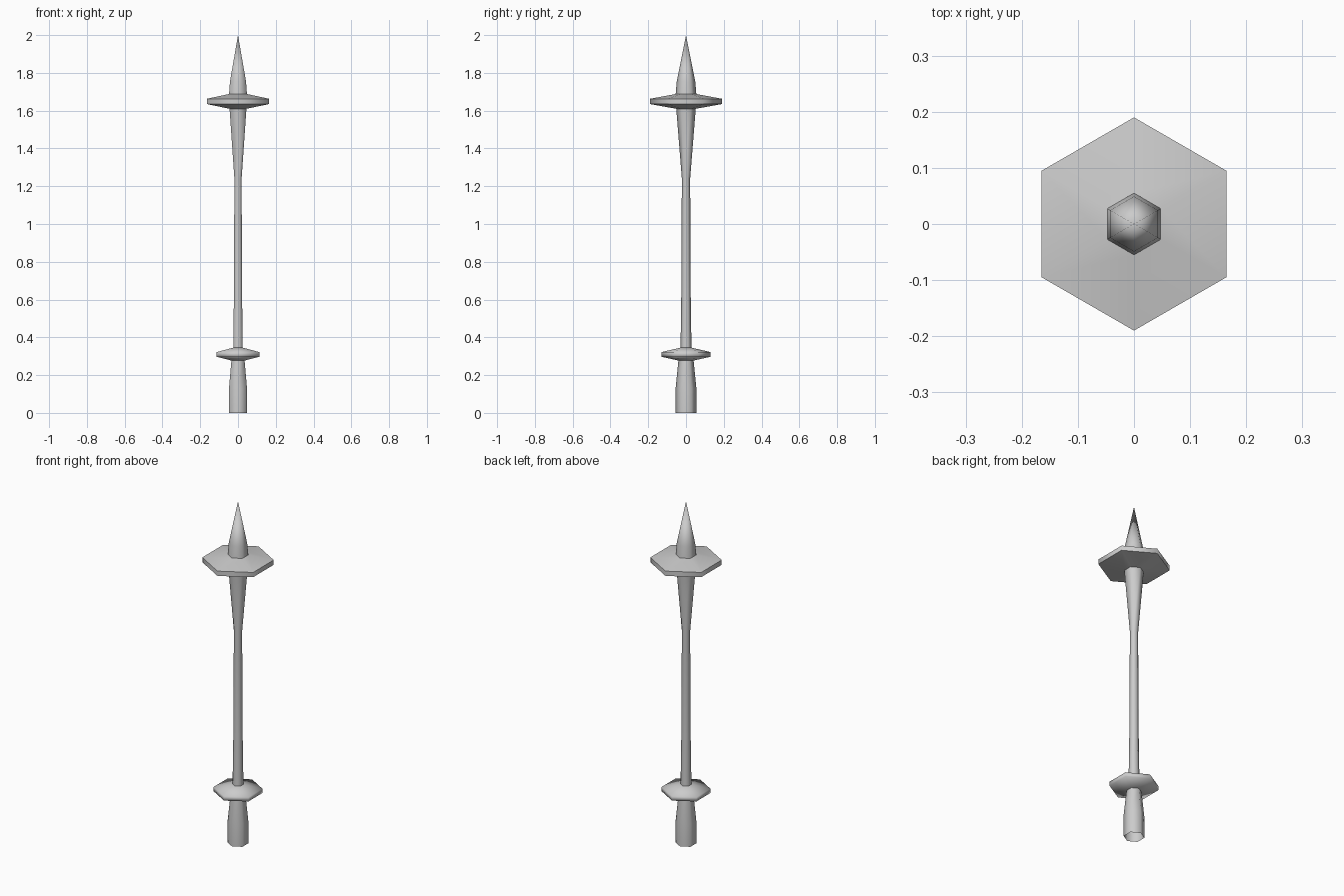
import bpy, bmesh
from math import cos, sin, pi, radians

SIDES = 6

cube = bpy.data.objects.get("Cube")
if cube:
    bpy.data.objects.remove(cube, do_unlink=True)

steel = bpy.data.materials.new("steel grey")
steel.use_nodes = True
steel.diffuse_color = (0.6, 0.6, 0.6, 1)
steel.node_tree.nodes["Principled BSDF"].inputs["Base Color"].default_value = (0.6, 0.6, 0.6, 1)


def turned(name, profile, smooth_angle=180):
    """Open six-sided lathe of (radius, height) points, corners on the y axis."""
    bm = bmesh.new()
    rings = []
    for r, z in profile:
        if r == 0:
            rings.append([bm.verts.new((0, 0, z))] * SIDES)
        else:
            angles = [pi / 2 + 2 * pi * i / SIDES for i in range(SIDES)]
            rings.append([bm.verts.new((r * cos(a), r * sin(a), z)) for a in angles])
    for low, high in zip(rings, rings[1:]):
        for i in range(SIDES):
            j = (i + 1) % SIDES
            corners = [low[i], low[j], high[j], high[i]]
            bm.faces.new(list(dict.fromkeys(corners)))
    mesh = bpy.data.meshes.new(name)
    bm.to_mesh(mesh)
    bm.free()
    mesh.materials.append(steel)
    obj = bpy.data.objects.new(name, mesh)
    bpy.context.collection.objects.link(obj)
    bpy.ops.object.select_all(action='DESELECT')
    obj.select_set(True)
    bpy.context.view_layer.objects.active = obj
    bpy.ops.object.shade_smooth_by_angle(angle=radians(smooth_angle))
    return obj


# Hollow grip, open at the bottom
turned("grip", [(0.055, 0), (0.055, 0.13), (0.04, 0.28)])
# Soft-edged small disc above the grip
turned("lower_guard", [(0.04, 0.277), (0.13, 0.297), (0.13, 0.322), (0.03, 0.345)])
# Thin shaft that flares towards the top
turned("shaft", [(0.029, 0.343), (0.025, 0.62), (0.022, 1.24), (0.052, 1.615)])
# Large disc with a crisp rim
turned("upper_guard", [(0.052, 1.61), (0.19, 1.635), (0.19, 1.663), (0.055, 1.688)], 70)
# Pointed tip
turned("spike", [(0.055, 1.685), (0.049, 1.755), (0, 2)])
